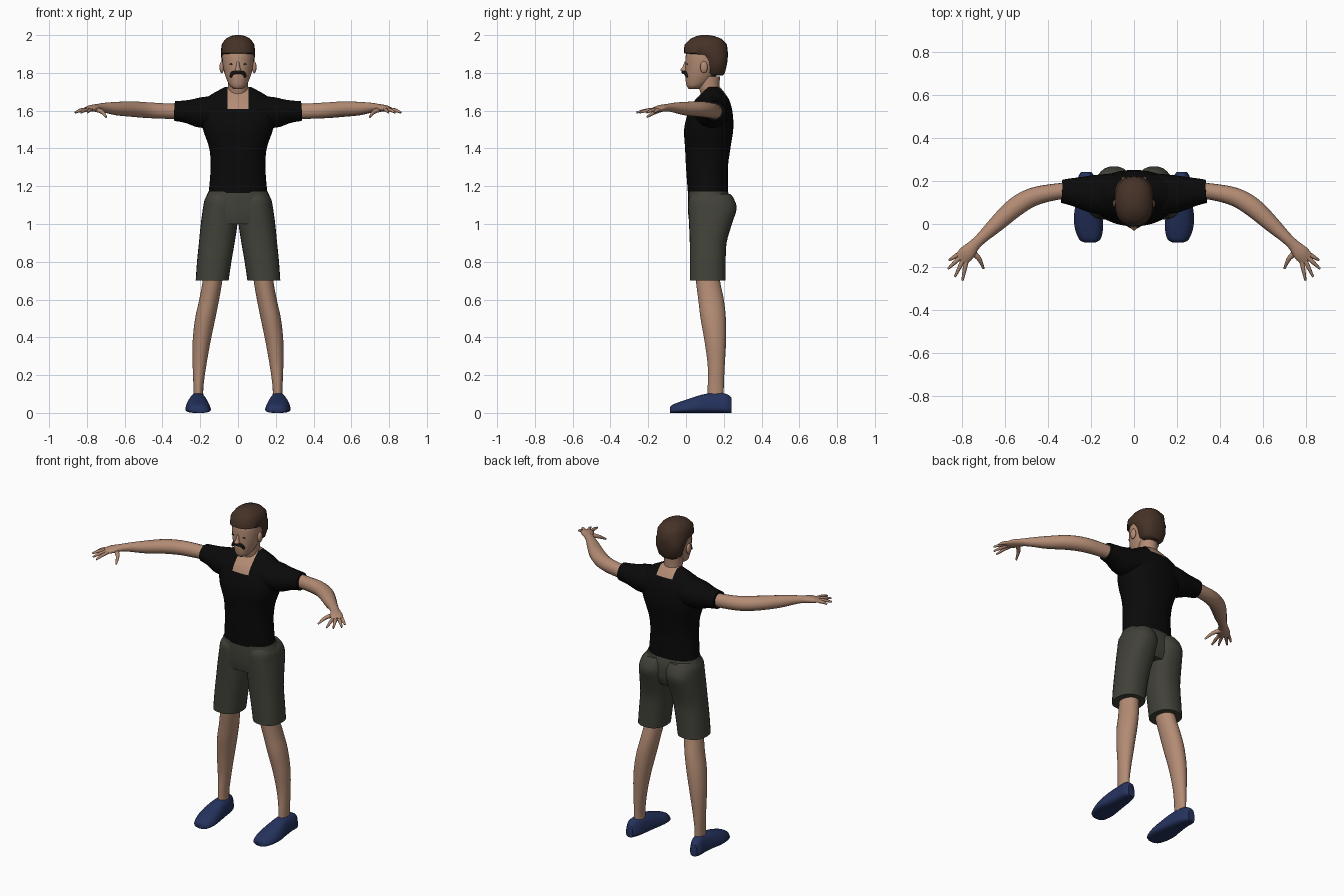
import bpy
import bmesh
from math import cos, sin, pi, radians
from mathutils import Vector, Matrix

cube = bpy.data.objects.get("Cube")
if cube:
    bpy.data.objects.remove(cube, do_unlink=True)

parts = []
UP = Vector((0, 0, 1))


def material(name, r, g, b):
    mat = bpy.data.materials.new(name)
    mat.use_nodes = True
    mat.diffuse_color = (r, g, b, 1)
    shader = next(n for n in mat.node_tree.nodes if n.type == 'BSDF_PRINCIPLED')
    shader.inputs["Base Color"].default_value = (r, g, b, 1)
    shader.inputs["Roughness"].default_value = 0.8
    return mat


skin = material("skin", 0.45, 0.26, 0.175)
black = material("black_cloth", 0.003, 0.003, 0.003)
olive = material("olive_cloth", 0.054, 0.054, 0.042)
brown = material("brown_hair", 0.06, 0.032, 0.02)
navy = material("navy_shoe", 0.018, 0.032, 0.11)
dark = material("dark_hair", 0.01, 0.007, 0.005)


def finish(name, bm, *mats):
    bmesh.ops.recalc_face_normals(bm, faces=bm.faces[:])
    mesh = bpy.data.meshes.new(name)
    bm.to_mesh(mesh)
    bm.free()
    for mat in mats:
        mesh.materials.append(mat)
    obj = bpy.data.objects.new(name, mesh)
    bpy.context.collection.objects.link(obj)
    parts.append(obj)
    return obj


def smooth_rows(rows, steps):
    """Catmull-Rom interpolation between the given sections."""
    out = []
    for i in range(len(rows) - 1):
        quad = (rows[max(i - 1, 0)], rows[i], rows[i + 1], rows[min(i + 2, len(rows) - 1)])
        for k in range(steps):
            t = k / steps
            out.append([b + 0.5 * t * (c - a + t * (2 * a - 5 * b + 4 * c - d
                        + t * (3 * (b - c) + d - a))) for a, b, c, d in zip(*quad)])
    return out + [list(rows[-1])]


def ring(center, u, v, power, count):
    """Superellipse section with half axes u and v."""
    def bend(w):
        return (1 if w >= 0 else -1) * abs(w) ** (2 / power)
    angles = [2 * pi * i / count for i in range(count)]
    return [center + u * bend(cos(a)) + v * bend(sin(a)) for a in angles]


def loft(rings, side=1):
    bm = bmesh.new()
    loops = [[bm.verts.new((p.x * side, p.y, p.z)) for p in r] for r in rings]
    n = len(loops[0])
    for lower, upper in zip(loops, loops[1:]):
        for i in range(n):
            j = (i + 1) % n
            bm.faces.new((lower[i], lower[j], upper[j], upper[i]))
    bm.faces.new(loops[0])
    bm.faces.new(loops[-1])
    return bm


def stack(rows, side=1, power=2, steps=4, count=28):
    """Upright loft; each row is z, x min, x max, y min, y max."""
    rings = []
    for z, xa, xb, ya, yb in smooth_rows(rows, steps):
        rings.append(ring(Vector(((xa + xb) / 2, (ya + yb) / 2, z)),
                          Vector(((xb - xa) / 2, 0, 0)), Vector((0, (yb - ya) / 2, 0)),
                          power, count))
    return loft(rings, side)


def centred(rows, **options):
    """Upright loft symmetric in x; each row is z, half width, y min, y max."""
    return stack([(z, -w, w, ya, yb) for z, w, ya, yb in rows], **options)


def tube(rows, side=1, steps=4, count=18):
    """Tube along a path; each row is x, y, z, side radius, up radius."""
    rows = smooth_rows(rows, steps)
    pts = [Vector(r[:3]) for r in rows]
    rings = []
    for i, r in enumerate(rows):
        along = (pts[min(i + 1, len(pts) - 1)] - pts[max(i - 1, 0)]).normalized()
        across = along.cross(UP).normalized()
        rings.append(ring(pts[i], across * r[3], across.cross(along) * r[4], 2, count))
    return loft(rings, side)


def ellipsoid(name, center, radii, mat):
    bm = bmesh.new()
    bmesh.ops.create_uvsphere(bm, u_segments=16, v_segments=10, radius=1,
                              matrix=Matrix.Translation(center) @ Matrix.Diagonal((*radii, 1)))
    finish(name, bm, mat)


# Shirt body, with the open neckline cut into it
NECK, FRONT, BACK = 0.055, 1.61, 1.675
bm = centred([(1.165, .155, .01, .222), (1.3, .145, 0, .222), (1.4, .152, -.005, .235),
              (1.5, .185, -.01, .25), (1.58, .198, .008, .248), (1.64, .188, .035, .235),
              (1.68, .15, .07, .215), (1.725, .07, .11, .18)], power=2.2, count=36)
for co, no in (((NECK, 0, 0), (1, 0, 0)), ((-NECK, 0, 0), (1, 0, 0)),
               ((0, 0, FRONT), UP), ((0, 0, BACK), UP)):
    bmesh.ops.bisect_plane(bm, geom=bm.verts[:] + bm.edges[:] + bm.faces[:],
                           plane_co=co, plane_no=no)
for f in bm.faces:
    c = f.calc_center_median()
    f.material_index = int(abs(c.x) < NECK and c.z > (FRONT if c.y < 0.13 else BACK))
finish("shirt_body", bm, black, skin)

# Neck and head
finish("neck", centred([(1.6, .06, .06, .2), (1.67, .054, .08, .19),
                        (1.72, .052, .07, .178), (1.78, .055, .065, .18)]), skin)
finish("head", centred([(1.715, .022, .015, .07), (1.73, .042, .004, .1), (1.76, .058, -.002, .14),
                        (1.8, .072, -.004, .17), (1.85, .082, -.004, .195), (1.9, .084, 0, .2),
                        (1.95, .075, .02, .195), (1.985, .045, .05, .16)]), skin)
finish("nose", centred([(1.86, .008, -.007, .02), (1.83, .011, -.02, .02),
                        (1.815, .016, -.03, .02), (1.803, .012, -.014, .02)], count=14), skin)
finish("hair", centred([(1.785, .05, .115, .195), (1.8, .07, .1, .206), (1.85, .085, .09, .218),
                        (1.893, .09, .05, .222), (1.905, .091, -.012, .222), (1.95, .087, -.008, .217),
                        (1.98, .066, .022, .19), (1.995, .038, .055, .15), (2, .015, .08, .12)],
                       power=2.4, steps=1, count=24), brown)
finish("moustache", tube([(-.04, .004, 1.778, .006, .007), (-.028, -.004, 1.799, .008, .01),
                          (0, -.016, 1.803, .008, .008), (.028, -.004, 1.799, .008, .01),
                          (.04, .004, 1.778, .006, .007)], count=10), dark)

for side, label in ((1, "left"), (-1, "right")):
    # Face details
    ellipsoid(label + "_ear", (side * .086, .095, 1.83), (.012, .02, .032), skin)
    ellipsoid(label + "_eye_line", (side * .034, .006, 1.846), (.015, .004, .003), dark)

    # Sleeve and arm
    finish(label + "_sleeve", tube([(.1, .135, 1.595, .1, .085), (.2, .14, 1.59, .086, .08),
                                    (.27, .148, 1.595, .068, .061),
                                    (.335, .152, 1.598, .054, .052)], side, count=24), black)
    finish(label + "_arm", tube([(.28, .155, 1.597, .038, .04), (.36, .15, 1.597, .038, .041),
                                 (.47, .125, 1.602, .043, .042), (.555, .075, 1.608, .045, .041),
                                 (.64, -.002, 1.611, .037, .036), (.705, -.063, 1.616, .027, .026),
                                 (.74, -.097, 1.616, .027, .02), (.775, -.135, 1.612, .037, .018),
                                 (.803, -.165, 1.605, .034, .011)], side), skin)

    # Fingers, fanned from the end of the palm
    fingers = {"index": ((.778, -.172), (.796, -.262)), "middle": ((.793, -.166), (.831, -.245)),
               "ring": ((.808, -.156), (.863, -.208)), "little": ((.818, -.143), (.858, -.168))}
    for finger, (base, tip) in fingers.items():
        a, b = Vector((*base, 1.606)), Vector((*tip, 1.59))
        mid = a.lerp(b, 0.5) + UP * .003
        finish(f"{label}_{finger}_finger", tube([(*a, .011, .01), (*mid, .009, .009),
                                                 (*b, .005, .005)], side, count=10), skin)
    finish(label + "_thumb", tube([(.757, -.125, 1.608, .015, .013), (.72, -.16, 1.594, .011, .011),
                                   (.698, -.207, 1.566, .005, .005)], side, count=10), skin)

    # Shorts leg with the seat bulge, bare leg below
    finish(label + "_shorts_leg", stack([(1.16, .015, .155, .03, .235), (1.13, .002, .176, .014, .255),
                                         (1.08, 0, .186, .012, .268), (1, .003, .197, .016, .243),
                                         (.9, .018, .207, .02, .215), (.8, .035, .217, .02, .21),
                                         (.7, .05, .224, .02, .21)], side, power=2.3), olive)
    finish(label + "_leg", stack([(.78, .075, .18, .045, .175), (.7, .083, .187, .052, .18),
                                  (.6, .1, .205, .065, .2), (.5, .12, .227, .077, .211),
                                  (.38, .145, .24, .098, .212), (.25, .168, .24, .115, .205),
                                  (.14, .183, .236, .115, .2), (.07, .183, .236, .115, .2)], side), skin)

    # Shoe lofted from toe to heel; rows are y, x centre, half width, height
    rings = []
    for y, x, w, h in smooth_rows([(-.085, .205, .03, .03), (-.07, .205, .055, .044),
                                   (-.02, .209, .072, .063), (.04, .213, .072, .083),
                                   (.1, .213, .062, .1), (.17, .214, .052, .106),
                                   (.215, .22, .044, .1), (.242, .222, .026, .08)], 3):
        section = ring(Vector((x, y, h / 2)), Vector((w, 0, 0)), UP * (h / 2), 3, 24)
        for p in section:
            p.x = x + (p.x - x) * (1.05 - 0.4 * p.z / h)
        rings.append(section)
    finish(label + "_shoe", loft(rings, side), navy)

# Waist of the shorts
finish("shorts_waist", centred([(1.172, .157, .012, .222), (1.12, .177, .01, .236),
                                (1.05, .187, .012, .235), (1, .18, .02, .215)], power=2.4), olive)

# Smooth shading with sharp hems
bpy.ops.object.select_all(action='DESELECT')
for obj in parts:
    obj.select_set(True)
bpy.context.view_layer.objects.active = parts[0]
bpy.ops.object.shade_smooth_by_angle(angle=radians(50))
